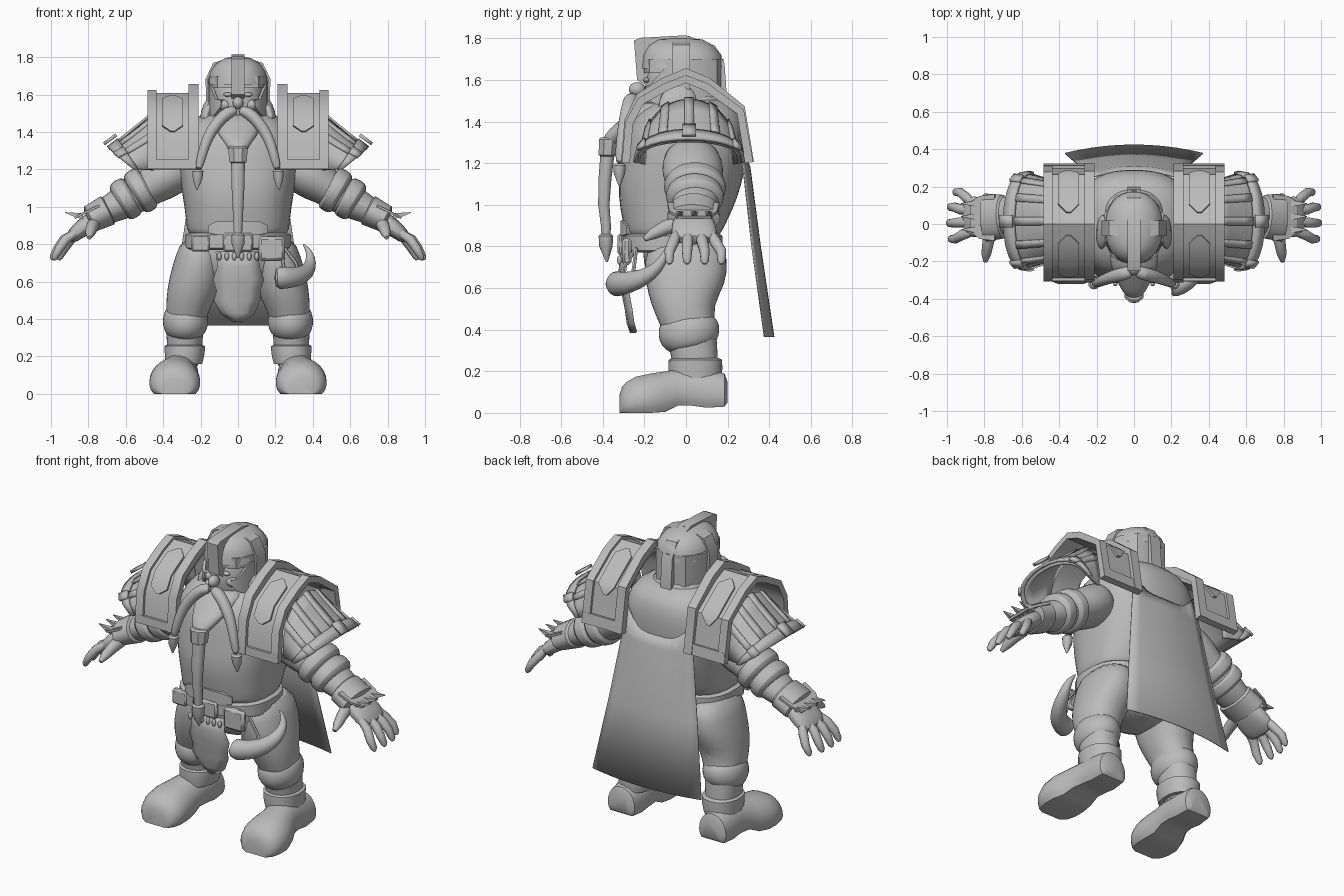
import bpy, bmesh, math
from mathutils import Vector

grey = bpy.data.materials.new("stone_grey")
grey.diffuse_color = (0.5, 0.5, 0.5, 1)


def finish(name, bm, mirror=False, subsurf=0, solid=0, bevel=0):
    bmesh.ops.recalc_face_normals(bm, faces=bm.faces)
    me = bpy.data.meshes.new(name)
    bm.to_mesh(me)
    bm.free()
    me.materials.append(grey)
    ob = bpy.data.objects.new(name, me)
    bpy.context.collection.objects.link(ob)
    if solid:
        ob.modifiers.new("solid", 'SOLIDIFY').thickness = solid
    if bevel:
        ob.modifiers.new("bevel", 'BEVEL').width = bevel
    if subsurf:
        ob.modifiers.new("subsurf", 'SUBSURF').levels = subsurf
        ob.modifiers["subsurf"].render_levels = subsurf
    if mirror:
        ob.modifiers.new("mirror", 'MIRROR')
    return ob


def skin(name, rings, cap=True, **kw):
    """Bridge equal-length closed rings of points."""
    bm = bmesh.new()
    vs = [[bm.verts.new(p) for p in r] for r in rings]
    n = len(vs[0])
    for a, b in zip(vs, vs[1:]):
        for i in range(n):
            bm.faces.new((a[i], a[(i + 1) % n], b[(i + 1) % n], b[i]))
    if cap:
        bm.faces.new(vs[0])
        bm.faces.new(vs[-1])
    return finish(name, bm, **kw)


def oval(n, power):
    out = []
    for i in range(n):
        t = 2 * math.pi * (i + .5) / n
        c, s = math.cos(t), math.sin(t)
        out.append((math.copysign(abs(c) ** (2 / power), c), math.copysign(abs(s) ** (2 / power), s)))
    return out


def loft(name, rings, n=20, power=2.2, **kw):
    """Horizontal oval rings: (cx, cy, z, rx, ry)."""
    return skin(name, [[(cx + a * rx, cy + b * ry, z) for a, b in oval(n, power)]
                       for cx, cy, z, rx, ry in rings], **kw)


def tube(name, path, n=12, side=(0, 1, 0), power=2, **kw):
    """Oval tube: (x, y, z, radius along side, other radius)."""
    pts = [Vector(p[:3]) for p in path]
    rings = []
    for i, p in enumerate(path):
        t = (pts[min(i + 1, len(pts) - 1)] - pts[max(i - 1, 0)]).normalized()
        s = Vector(side)
        s = (s - t * s.dot(t)).normalized()
        u = t.cross(s)
        rings.append([pts[i] + s * a * p[3] + u * b * p[4] for a, b in oval(n, power)])
    return skin(name, rings, **kw)


def strip(name, prof, lo, hi, thick, axis=0, **kw):
    """Thick band following a 2D profile, extruded along an axis."""
    lo = lo if isinstance(lo, list) else [lo] * len(prof)
    hi = hi if isinstance(hi, list) else [hi] * len(prof)
    P = [Vector(p) for p in prof]
    rings = []
    for i, p in enumerate(P):
        d = (P[min(i + 1, len(P) - 1)] - P[max(i - 1, 0)]).normalized()
        q = p + Vector((-d.y, d.x)) * thick
        ring = []
        for v, e in ((p, lo[i]), (q, lo[i]), (q, hi[i]), (p, hi[i])):
            c = [v.x, v.y]
            c.insert(axis, e)
            ring.append(c)
        rings.append(ring)
    return skin(name, rings, **kw)


def box(name, c, s, bevel=.01, **kw):
    bm = bmesh.new()
    bmesh.ops.create_cube(bm, size=1)
    for v in bm.verts:
        v.co = [c[i] + v.co[i] * s[i] for i in range(3)]
    return finish(name, bm, bevel=bevel, **kw)


def ball(name, c, s, **kw):
    bm = bmesh.new()
    bmesh.ops.create_uvsphere(bm, u_segments=12, v_segments=8, radius=1)
    for v in bm.verts:
        v.co = [c[i] + v.co[i] * s[i] for i in range(3)]
    return finish(name, bm, **kw)


# Body
loft("torso", [(0, -.07, .82, .265, .23), (0, -.06, .88, .275, .235), (0, -.045, .98, .285, .275),
               (0, -.03, 1.1, .305, .3), (0, -.01, 1.2, .32, .3), (0, 0, 1.32, .33, .295),
               (0, .01, 1.42, .3, .275), (0, .03, 1.49, .22, .21), (0, .03, 1.52, .1, .1)], n=24, power=2.5, subsurf=1)
loft("pelvis", [(0, 0, .56, .1, .12), (0, 0, .62, .22, .18), (0, 0, .72, .29, .205), (0, -.03, .88, .265, .2)], subsurf=1)
loft("belt", [(0, -.065, .77, .27, .22), (0, -.065, .78, .285, .242), (0, -.065, .85, .285, .242), (0, -.065, .86, .27, .23)], n=24, power=2.5)

# Legs
loft("leg", [(.2, 0, .84, .1, .17), (.205, 0, .74, .13, .205), (.225, .0, .62, .145, .195), (.25, -.02, .52, .135, .15),
             (.275, .01, .42, .11, .135), (.285, .03, .34, .1, .12), (.285, .045, .25, .095, .11), (.29, .05, .12, .09, .11)],
     mirror=True, subsurf=1)
tube("knee_roll", [(.275, .0, .47, .1, .12), (.278, .005, .43, .118, .142), (.28, .015, .385, .127, .155),
                   (.285, .03, .34, .115, .137), (.285, .038, .3, .09, .105)], n=18, side=(1, 0, 0), mirror=True, subsurf=1)
loft("boot_cuff", [(.285, .045, .265, .09, .11), (.285, .045, .255, .11, .128), (.285, .045, .215, .108, .13), (.29, .045, .16, .1, .125)],
     n=18, mirror=True)
# Boot sections from heel to toe: x, y, bottom, top, half width
boot = [(.31, .2, .05, .15, .065), (.31, .185, .03, .19, .092), (.31, .1, .025, .215, .1), (.31, .03, .035, .22, .1),
        (.318, -.04, .035, .21, .105), (.33, -.1, .005, .2, .12), (.338, -.17, .0, .19, .137),
        (.338, -.24, .0, .175, .137), (.338, -.285, 0, .15, .122), (.338, -.308, .0, .125, .1), (.338, -.32, .0, .085, .07)]
skin("boot", [[(x + a * r * (1 - .15 * max(b, 0)), y, max(lo, (lo + hi) / 2 - .02 + b * ((hi - lo) / 2 + .02))) for a, b in oval(24, 2.3)]
              for x, y, lo, hi, r in boot], mirror=True)

# Arms, bracers and gauntlets
tube("arm", [(.25, .03, 1.25, .13, .13), (.34, .03, 1.19, .15, .12), (.42, .035, 1.14, .15, .12), (.48, .04, 1.1, .125, .095),
             (.58, .045, 1.04, .125, .1), (.7, .045, .98, .1, .075), (.78, .04, .94, .09, .06)], n=16, mirror=True, subsurf=1)
for x, z, r in ((.52, 1.085, .122), (.6, 1.04, .112)):
    tube("arm_roll", [(x - .045, .043, z + .026, r, r - .02), (x - .03, .043, z + .018, r + .03, r + .005), (x + .025, .043, z - .013, r + .032, r + .005),
                      (x + .045, .043, z - .026, r, r - .02)], n=18, mirror=True, subsurf=1)
tube("gauntlet_cuff", [(.69, .04, .985, .1, .075), (.7, .04, .98, .118, .085), (.79, .035, .935, .13, .075), (.8, .035, .93, .1, .05)],
     n=16, mirror=True)
tube("palm", [(.75, .035, .945, .09, .05), (.8, .035, .91, .105, .052), (.86, .04, .865, .115, .045), (.91, .04, .82, .1, .03)],
     n=14, power=2.5, mirror=True, subsurf=1)
for y0, y1, r in ((-.045, -.08, 0), (.01, .005, .01), (.07, .09, .005), (.12, .17, -.025)):
    tube("finger", [(.87, y0, .86, .022, .022), (.92 + r, y0 * .6 + y1 * .4, .825, .028, .026), (.955 + r, y1, .775, .025, .024),
                    (.98 + r, y1, .73, .02, .018), (.985 + r, y1, .715, .008, .008)], n=10, mirror=True)
tube("thumb", [(.77, -.04, .91, .035, .04), (.78, -.1, .89, .032, .035), (.79, -.16, .86, .027, .027), (.795, -.2, .835, .012, .012)],
     n=10, side=(1, 0, 0), mirror=True)
strip("knuckle_plate", [(.74, 1.0), (.82, .96), (.87, .935)], [-.09, -.08, -.04], [.16, .15, .12], .014, axis=1, mirror=True)
for y in (-.03, .04, .11):
    tube("knuckle_spike", [(.83, y, .95, .026, .022), (.865, y, .955, .02, .018), (.925, y, .97, .002, .002)], n=4, mirror=True)

# Shoulder armour: arched band with rims, bosses and ribbed outer dome
arch = [(-.27, 1.2), (-.255, 1.4), (-.205, 1.505), (-.09, 1.575), (0, 1.615), (.09, 1.575), (.245, 1.455), (.285, 1.2)]
low_arch = [(y, z - max(0, z - 1.25) * .08) for y, z in arch]
strip("shoulder_band", low_arch, .22, .47, .022, mirror=True)
strip("inner_rim", arch, .21, .265, .042, mirror=True)
strip("outer_rim", low_arch, .435, .485, .038, mirror=True)
for a, b in (arch[:2], arch[:-3:-1]):
    t = [(a[0] + (b[0] - a[0]) * f, a[1] + (b[1] - a[1]) * f) for f in (0, .25)]
    strip("lower_rim", t if a[0] < 0 else t[::-1], .22, .48, .038, mirror=True)
c = .35
lo, hi = [c - .01, c - .055, c - .055, c - .055, c - .01], [c + .01, c + .055, c + .055, c + .055, c + .01]
strip("front_boss", [(-.255, 1.39), (-.24, 1.42), (-.205, 1.485), (-.09, 1.55), (-.05, 1.567)], lo, hi, .034, mirror=True)
strip("back_boss", [(.05, 1.567), (.09, 1.55), (.2, 1.47), (.245, 1.435), (.255, 1.39)], lo, hi, .034, mirror=True)


def dome(t, f, grow=0):
    """Point on the outer shoulder dome: t from front to back, f from band to rim."""
    s, k = max(math.sin(t), 0) ** .7, math.cos(t)
    r = .225 + .03 * f + grow
    x = .45 + (.09 + .14 * s) * f
    return Vector((x + grow * f, .015 - r * k, 1.195 + (.315 - .205 * f ** .95) * s + grow * s + .01 * f))


def dome_patch(name, t0, t1, f0, f1, grow, nt, nf):
    bm = bmesh.new()
    v = [[bm.verts.new(dome(t0 + (t1 - t0) * i / nt, f0 + (f1 - f0) * j / nf, grow)) for j in range(nf + 1)] for i in range(nt + 1)]
    for i in range(nt):
        for j in range(nf):
            bm.faces.new((v[i][j], v[i + 1][j], v[i + 1][j + 1], v[i][j + 1]))
    finish(name, bm, mirror=True, solid=.018)


dome_patch("shoulder_dome", 0, math.pi, 0, 1, 0, 14, 4)
dome_patch("dome_rim", 0, math.pi, .8, 1.03, .014, 12, 1)
for k in range(1, 6):
    t = math.pi * k / 6
    dome_patch("dome_rib", t - .09, t + .09, 0, .82, .01, 1, 4)
    if k % 2:
        dome_patch("rim_clasp", t - .12, t + .12, .78, 1.04, .022, 1, 1)

# Head and face
loft("head", [(0, -.03, 1.38, .09, .1), (0, -.05, 1.45, .125, .14), (0, -.04, 1.55, .14, .165), (0, -.02, 1.66, .14, .17), (0, -.01, 1.74, .1, .12)], subsurf=1)
ball("nose", (0, -.235, 1.555), (.03, .04, .035))
ball("eye", (.055, -.19, 1.6), (.022, .015, .012), mirror=True)
ball("cheek", (.075, -.16, 1.545), (.045, .035, .03), mirror=True)
ball("lower_lip", (0, -.215, 1.45), (.045, .03, .015))
tube("side_hair", [(.14, -.02, 1.58, .06, .03), (.165, -.03, 1.5, .1, .04), (.175, -.06, 1.44, .09, .035), (.13, -.1, 1.38, .04, .02)], mirror=True, subsurf=1)
loft("back_hair", [(0, .08, 1.38, .13, .1), (0, .07, 1.46, .17, .13), (0, .04, 1.56, .15, .14)], subsurf=1)

# Helmet
loft("helmet_dome", [(0, -.02, 1.655, .16, .195), (0, -.018, 1.72, .152, .19), (0, -.025, 1.765, .12, .16), (0, -.03, 1.795, .07, .11), (0, -.03, 1.803, .02, .03)], n=24)
crest = [(-.235, 1.6), (-.25, 1.79), (-.22, 1.803), (0, 1.815), (.14, 1.765), (.185, 1.68), (.2, 1.47), (.1, 1.47), (.1, 1.68), (-.15, 1.68), (-.2, 1.58)]
skin("helmet_crest", [[(x, y, z) for y, z in crest] for x in (-.036, .036)])
strip("cross_band", [(-.155, 1.55), (-.16, 1.68), (-.125, 1.758), (0, 1.797), (.125, 1.758), (.16, 1.68), (.155, 1.55)], -.065, .02, .014, axis=1)
brow = [(.155, .05), (.155, -.08), (.11, -.175), (0, -.215), (-.11, -.175), (-.155, -.08), (-.155, .05)]
strip("brow_band", brow, 1.635, 1.7, -.015, axis=2)
strip("neck_guard", [(.15, -.05), (.16, .05), (.1, .15), (0, .18), (-.1, .15), (-.16, .05), (-.15, -.05)], 1.48, 1.7, .012, axis=2)
strip("cheek_guard", [(.165, -.02), (.155, -.1), (.12, -.175), (.09, -.195)], [1.48, 1.46, 1.5, 1.54], [1.66, 1.66, 1.575, 1.57], -.016, axis=2, mirror=True)

# Moustache and beard braids
tube("moustache", [(.005, -.25, 1.515, .03, .025), (.05, -.265, 1.51, .038, .035), (.11, -.28, 1.455, .036, .034), (.165, -.3, 1.37, .03, .03),
                   (.195, -.315, 1.27, .026, .026), (.213, -.32, 1.19, .02, .02)], n=12, mirror=True, subsurf=1)
loft("moustache_bead", [(.213, -.32, 1.2, .02, .02), (.214, -.32, 1.19, .03, .03), (.216, -.32, 1.15, .027, .027), (.22, -.32, 1.09, .004, .004)], n=10, mirror=True)
loft("beard", [(0, -.13, 1.5, .13, .09), (0, -.18, 1.45, .135, .09), (0, -.25, 1.39, .11, .09), (0, -.33, 1.34, .07, .065), (0, -.37, 1.28, .04, .04)], subsurf=1)
loft("beard_clasp", [(0, -.37, 1.325, .045, .04), (0, -.372, 1.315, .056, .05), (0, -.378, 1.24, .05, .045), (0, -.378, 1.23, .035, .03)], n=8)
loft("beard_braid", [(0, -.378, 1.24, .038, .035), (0, -.39, 1.12, .036, .032), (0, -.395, 1.0, .03, .028), (0, -.385, .9, .025, .025), (0, -.385, .84, .022, .022)], n=12)
loft("beard_tip", [(0, -.385, .86, .025, .025), (0, -.385, .85, .038, .035), (0, -.385, .8, .035, .032), (0, -.38, .725, .005, .005)], n=10)

# Belt fittings and horn
strip("belt_plate", [(.16, -.285), (.11, -.315), (-.11, -.315), (-.16, -.285)], [.86, .85, .85, .86], [.9, .925, .925, .9], -.022, axis=2)
box("buckle", (0, -.315, .81), (.16, .03, .1))
box("belt_pouch", (.18, -.285, .775), (.14, .045, .13), bevel=.015)
box("hip_plate", (-.2, -.27, .805), (.1, .04, .09), bevel=.01)
for k in range(6):
    ball("belt_tooth", (-.1 + .04 * k, -.32, .735), (.012, .012, .022))
tube("horn", [(.2, -.335, .62, .035, .04), (.195, -.335, .62, .06, .068), (.25, -.33, .62, .055, .06), (.32, -.28, .625, .05, .055), (.37, -.2, .65, .042, .046),
              (.392, -.13, .7, .03, .032), (.385, -.1, .76, .018, .018), (.345, -.09, .805, .004, .004)], n=14, subsurf=1)
for z0, x0, y0 in ((.6, .33, -.27), (.61, .26, -.32)):
    tube("horn_strap", [(x0, y0, z0, .01, .01), (x0 - .02, y0 + .02, .7, .01, .01), (.24, -.24, .79, .01, .01)], n=6)

# Loincloth with a ragged edge
bm = bmesh.new()
rows = [(-.12, .11, .76, -.315), (-.11, .115, .68, -.325), (-.135, .14, .61, -.315), (-.115, .12, .55, -.305), (-.13, .12, .5, -.295), (-.095, .09, .43, -.285), (-.03, .035, .385, -.27)]
grid = [[bm.verts.new((a + (b - a) * k / 4, y + .03 * (k / 2 - 1) ** 2, z)) for k in range(5)] for a, b, z, y in rows]
for a, b in zip(grid, grid[1:]):
    for k in range(4):
        bm.faces.new((a[k], a[k + 1], b[k + 1], b[k]))
finish("loincloth", bm, solid=.008)

# Cape, dipping at the top and widening downwards
bm = bmesh.new()
grid = []
for w, y, z, dip, bow in ((.215, .285, 1.35, .1, .03), (.24, .31, 1.2, .02, .035), (.3, .36, .8, 0, .04), (.37, .425, .365, 0, .045)):
    grid.append([bm.verts.new((w * u, y - bow * u * u, z - dip * (1 - u ** 4))) for u in [k / 5 - 1 for k in range(11)]])
for a, b in zip(grid, grid[1:]):
    for k in range(10):
        bm.faces.new((a[k], a[k + 1], b[k + 1], b[k]))
finish("cape", bm, solid=.006)

for ob in bpy.context.collection.objects:
    ob.select_set(True)
    bpy.context.view_layer.objects.active = ob
bpy.ops.object.shade_smooth_by_angle(angle=math.radians(40))
